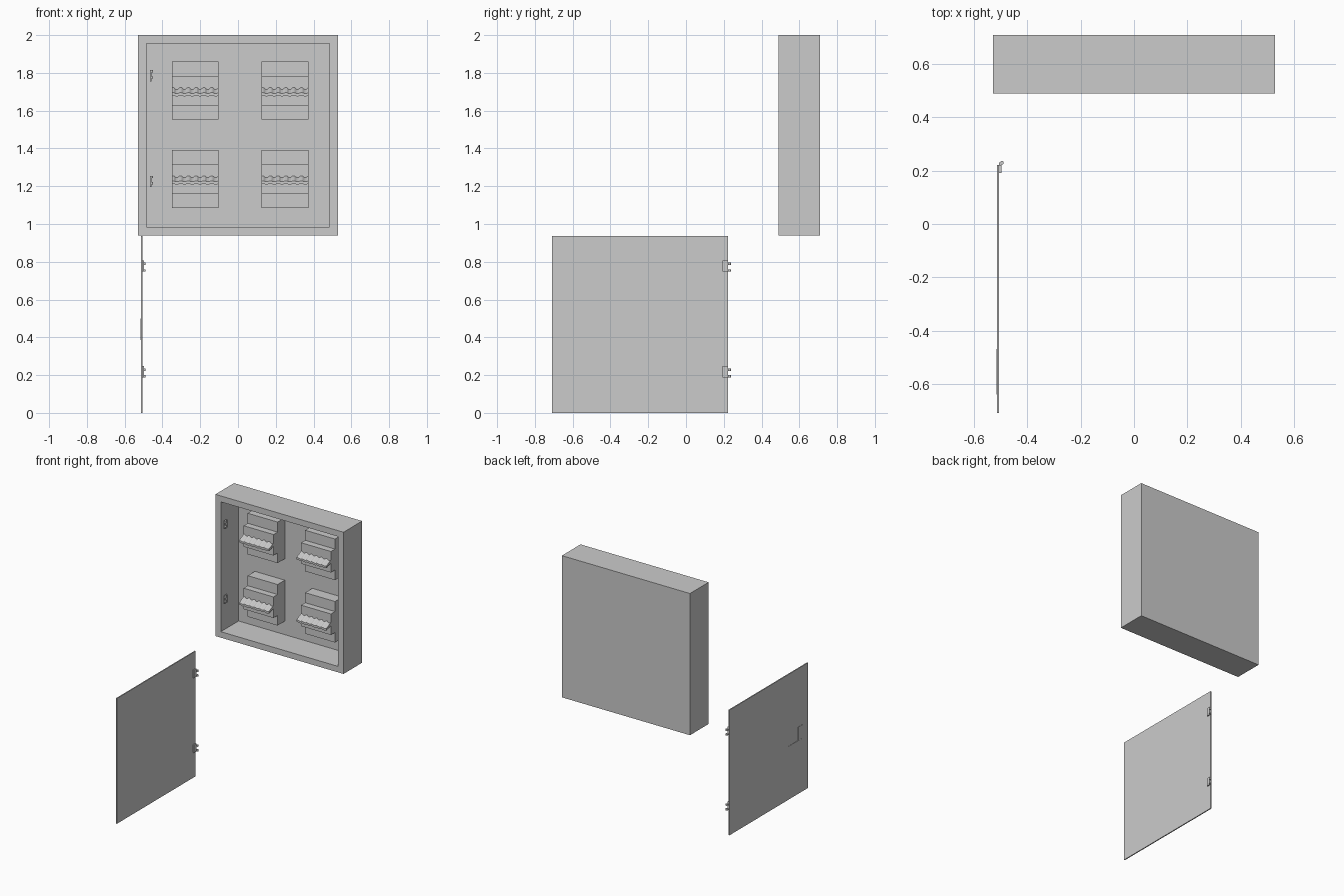
import bpy, bmesh
from mathutils import Vector

if "Cube" in bpy.data.objects:
    bpy.data.objects.remove(bpy.data.objects["Cube"])

GREY = (0.6, 0.6, 0.6, 1)
grey = bpy.data.materials.new("light_grey")
grey.use_nodes = True
grey.diffuse_color = GREY
grey.node_tree.nodes["Principled BSDF"].inputs["Base Color"].default_value = GREY


def finish(name, bm):
    bmesh.ops.recalc_face_normals(bm, faces=bm.faces)
    mesh = bpy.data.meshes.new(name)
    bm.to_mesh(mesh)
    bm.free()
    mesh.materials.append(grey)
    obj = bpy.data.objects.new(name, mesh)
    bpy.context.collection.objects.link(obj)
    return obj


def add_box(bm, x, y, z):
    verts = bmesh.ops.create_cube(bm, size=1)["verts"]
    for v in verts:
        v.co = Vector([(a + b) / 2 + c * (b - a) for c, (a, b) in zip(v.co, (x, y, z))])


def box(name, x, y, z):
    bm = bmesh.new()
    add_box(bm, x, y, z)
    return finish(name, bm)


def prism(name, profile, x0, x1):
    # (y, z) profile extruded along x
    bm = bmesh.new()
    face = bm.faces.new([bm.verts.new((x0, y, z)) for y, z in profile])
    out = bmesh.ops.extrude_face_region(bm, geom=[face])["geom"]
    bmesh.ops.translate(bm, vec=(x1 - x0, 0, 0),
                        verts=[v for v in out if isinstance(v, bmesh.types.BMVert)])
    return finish(name, bm)


# Cabinet: a shell with an inset, pushed-in front
bm = bmesh.new()
add_box(bm, (-0.53, 0.53), (0.49, 0.71), (0.94, 2.0))
bm.normal_update()
front = min(bm.faces, key=lambda f: f.calc_center_median().y)
bmesh.ops.inset_individual(bm, faces=[front], thickness=0.063)
out = bmesh.ops.extrude_face_region(bm, geom=[front])["geom"]
bmesh.ops.translate(bm, vec=(0, 0.21, 0),
                    verts=[v for v in out if isinstance(v, bmesh.types.BMVert)])
if front.is_valid:
    bm.faces.remove(front)
finish("cabinet", bm)


# Switch row: a thin corrugated strip sloping out of the breaker
def switch_row(name, x0, x1, z):
    bm = bmesh.new()
    steps = 24
    rows = []
    for y, height in ((0.567, 0.03), (0.515, 0.003), (0.515, -0.012), (0.567, 0.004)):
        wave = 0.009 if height > 0.01 else 0.004
        rows.append([bm.verts.new((x0 + (x1 - x0) * i / steps, y,
                                   z + height - (wave if i % 4 in (2, 3) else 0)))
                     for i in range(steps + 1)])
    for a, b in zip(rows, rows[1:] + rows[:1]):
        for i in range(steps):
            bm.faces.new((a[i], a[i + 1], b[i + 1], b[i]))
    for end in (0, -1):
        bm.faces.new([r[end] for r in rows])
    finish(name, bm)


# Four breakers with a stepped body
for level, base in (("lower", 1.085), ("upper", 1.552)):
    for side, x0 in (("right", -0.35), ("left", 0.125)):
        x1 = x0 + 0.247
        steps = [(0.702, 0), (0.615, 0), (0.615, 0.075), (0.567, 0.075),
                 (0.567, 0.232), (0.615, 0.232), (0.615, 0.307), (0.702, 0.307)]
        prism(f"{level}_{side}_breaker", [(y, base + z) for y, z in steps], x0, x1)
        switch_row(f"{level}_{side}_switches", x0, x1, base + 0.14)

# Detached door with its outer handle
box("door", (-0.514, -0.506), (-0.71, 0.222), (0, 0.937))
box("handle_plate", (-0.516, -0.513), (-0.64, -0.59), (0.385, 0.5))
box("handle_lever", (-0.5165, -0.513), (-0.64, -0.47), (0.385, 0.4))


# Hinges: a leaf and two knuckles
def hinge(name, x, leaf_y, pin_y, z, knuckles):
    bm = bmesh.new()
    add_box(bm, (x, x + 0.008), leaf_y, (z, z + 0.06))
    for k in knuckles:
        add_box(bm, (x, x + 0.008), (leaf_y[1] - 0.004, pin_y), (z + k, z + k + 0.012))
        knuckle = bmesh.ops.create_cone(bm, cap_ends=True, segments=12, radius1=0.007,
                                        radius2=0.007, depth=0.012)["verts"]
        bmesh.ops.translate(bm, vec=(x + 0.01, pin_y, z + k + 0.006), verts=knuckle)
    finish(name, bm)


for level, z in (("lower", 0.188), ("upper", 0.748)):
    hinge(f"{level}_door_hinge", -0.506, (0.192, 0.222), 0.23, z, (0, 0.035))
    hinge(f"{level}_cabinet_hinge", -0.467, (0.5, 0.53), 0.505, z + 1.007, (0.015, 0.048))
